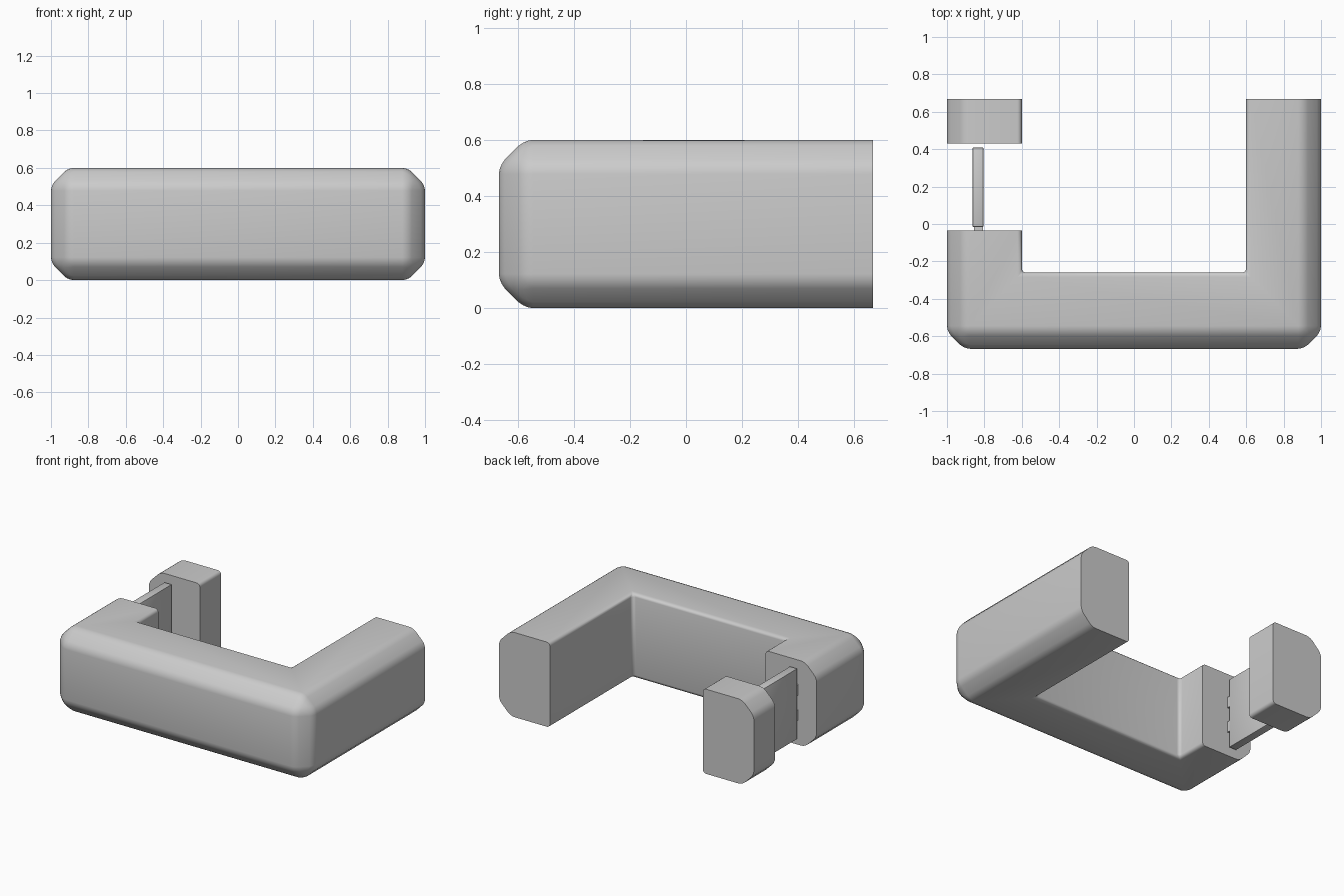
import bpy, bmesh, math
from mathutils import Vector

if "Cube" in bpy.data.objects:
    bpy.data.objects.remove(bpy.data.objects["Cube"])

YB, HEIGHT = 0.667, 0.6


def finish(bm, name, angle=35):
    bmesh.ops.recalc_face_normals(bm, faces=bm.faces)
    mesh = bpy.data.meshes.new(name)
    bm.to_mesh(mesh)
    bm.free()
    obj = bpy.data.objects.new(name, mesh)
    bpy.context.collection.objects.link(obj)
    bpy.ops.object.select_all(action='DESELECT')
    obj.select_set(True)
    bpy.context.view_layer.objects.active = obj
    bpy.ops.object.shade_smooth_by_angle(angle=math.radians(angle))
    return obj


def bevel(bm, edges, offset, segments):
    bmesh.ops.bevel(bm, geom=edges, offset=offset, offset_type='OFFSET',
                    segments=segments, profile=0.5, affect='EDGES',
                    clamp_overlap=True)
    bm.normal_update()


def counter(name, plan, ends):
    """Extrude a plan, chamfer and round its outer edges, soften the inner ones."""
    bm = bmesh.new()
    base = bm.faces.new([bm.verts.new((x, y, 0)) for x, y in plan])
    top = bmesh.ops.extrude_face_region(bm, geom=[base], use_keep_orig=True)['geom']
    bmesh.ops.translate(bm, vec=(0, 0, HEIGHT),
                        verts=[v for v in top if isinstance(v, bmesh.types.BMVert)])
    bmesh.ops.recalc_face_normals(bm, faces=bm.faces)
    bm.normal_update()

    def cut_end(e):
        return any(abs(f.normal.y) > 0.9 and
                   any(abs(f.calc_center_median().y - y) < 1e-3 for y in ends)
                   for f in e.link_faces)

    def on_outside(e):
        a, b = (v.co for v in e.verts)
        return (all(abs(abs(p.x) - 1) < 1e-3 for p in (a, b)) and a.x * b.x > 0) or \
            all(abs(p.y + YB) < 1e-3 for p in (a, b))

    def sharp(e, low, high):
        return len(e.link_faces) == 2 and low < math.degrees(e.calc_face_angle(0)) < high

    bevel(bm, [e for e in bm.edges if on_outside(e) and not cut_end(e)], 0.092, 1)
    bevel(bm, [e for e in bm.edges if sharp(e, 20, 60) and not cut_end(e)], 0.03, 3)
    bevel(bm, [e for e in bm.edges if sharp(e, 60, 120) and not cut_end(e)], 0.024, 4)
    return finish(bm, name)


def box(name, lo, hi, width):
    bm = bmesh.new()
    bmesh.ops.create_cube(bm, size=1)
    lo, hi = Vector(lo), Vector(hi)
    bmesh.ops.scale(bm, vec=hi - lo, verts=bm.verts)
    bmesh.ops.translate(bm, vec=(lo + hi) / 2, verts=bm.verts)
    if width:
        bevel(bm, bm.edges[:], width, 2)
    return finish(bm, name)


# U-shaped counter with a short left arm
counter("counter_body",
        [(-1, -YB), (1, -YB), (1, YB), (0.6, YB), (0.6, -0.26),
         (-0.6, -0.26), (-0.6, -0.035), (-1, -0.035)],
        ends=(YB, -0.035))

# Detached end block beyond the gate
counter("counter_end_block",
        [(-1, 0.43), (-0.6, 0.43), (-0.6, YB), (-1, YB)],
        ends=(YB, 0.43))

# Swinging gate and its two hinges
box("gate", (-0.863, -0.015, 0.05), (-0.805, 0.408, 0.55), 0.004)
for i, z in enumerate((0.21, 0.39)):
    box(f"gate_hinge_{i + 1}", (-0.855, -0.04, z - 0.038), (-0.808, -0.01, z + 0.038), 0)
